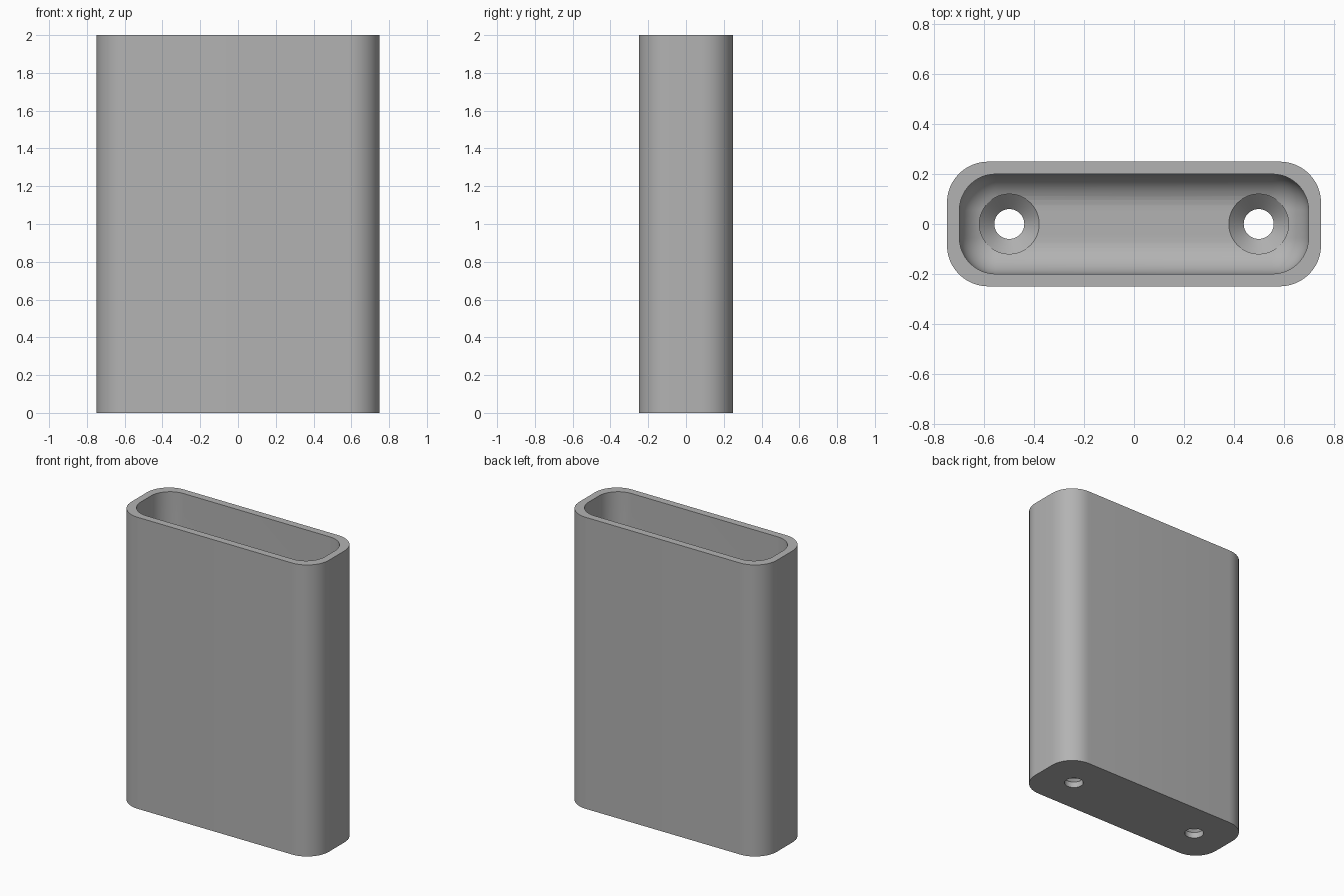
import bpy, bmesh, math

if "Cube" in bpy.data.objects:
    bpy.data.objects.remove(bpy.data.objects["Cube"])

WALL, FLOOR, FILLET, SEG = 0.05, 0.10, 0.14, 12


def rounded_ring(hx, hy, r, z):
    """Points of a rounded rectangle at height z."""
    pts = []
    for q, (sx, sy) in enumerate([(1, 1), (-1, 1), (-1, -1), (1, -1)]):
        for i in range(SEG + 1):
            a = math.pi / 2 * (q + i / SEG)
            pts.append((sx * (hx - r) + r * math.cos(a),
                        sy * (hy - r) + r * math.sin(a), z))
    return pts


def loft(name, rings):
    """Closed solid skinned through a stack of equal rings."""
    bm = bmesh.new()
    rows = [[bm.verts.new(p) for p in ring] for ring in rings]
    n = len(rows[0])
    for a, b in zip(rows, rows[1:]):
        for i in range(n):
            j = (i + 1) % n
            bm.faces.new((a[i], a[j], b[j], b[i]))
    bm.faces.new(rows[0][::-1])
    bm.faces.new(rows[-1])
    bmesh.ops.recalc_face_normals(bm, faces=bm.faces[:])
    mesh = bpy.data.meshes.new(name)
    bm.to_mesh(mesh)
    bm.free()
    ob = bpy.data.objects.new(name, mesh)
    bpy.context.collection.objects.link(ob)
    return ob


def circle(x, r, z, n=48):
    return [(x + r * math.cos(2 * math.pi * i / n),
             r * math.sin(2 * math.pi * i / n), z) for i in range(n)]


# Holder shell: outer wall, rim, inner wall, filleted floor
rings = [rounded_ring(0.75, 0.25, 0.165, 0), rounded_ring(0.75, 0.25, 0.165, 2),
         rounded_ring(0.75 - WALL, 0.25 - WALL, 0.145, 2)]
for i in range(SEG + 1):
    a = math.pi / 2 * i / SEG
    d = FILLET * (1 - math.cos(a))
    rings.append(rounded_ring(0.75 - WALL - d, 0.25 - WALL - d, 0.145 - d,
                              FLOOR + FILLET * (1 - math.sin(a))))
holder = loft("holder_body", rings)

# Countersunk screw holes through the floor
for side, x in (("left", -0.5), ("right", 0.5)):
    cutter = loft("screw_hole_cutter_" + side, [
        circle(x, 0.06, -0.1), circle(x, 0.06, 0.04),
        circle(x, 0.12, FLOOR), circle(x, 0.12, 0.3)])
    cutter.hide_render = True
    cutter.hide_set(True)
    mod = holder.modifiers.new("screw_hole_" + side, 'BOOLEAN')
    mod.operation = 'DIFFERENCE'
    mod.solver = 'EXACT'
    mod.object = cutter

# Apply the cuts and remove the helpers
bpy.context.view_layer.update()
cut = bpy.data.meshes.new_from_object(
    holder.evaluated_get(bpy.context.evaluated_depsgraph_get()))
holder.modifiers.clear()
holder.data = cut
for ob in list(bpy.data.objects):
    if ob is not holder and ob.name.startswith("screw_hole_cutter"):
        bpy.data.objects.remove(ob)

# Plain grey plastic
grey = bpy.data.materials.new("grey_plastic")
grey.diffuse_color = (0.45, 0.45, 0.45, 1)
grey.use_nodes = True
grey.node_tree.nodes["Principled BSDF"].inputs["Base Color"].default_value = grey.diffuse_color
cut.materials.clear()
cut.materials.append(grey)

bpy.context.view_layer.objects.active = holder
holder.select_set(True)
bpy.ops.object.shade_smooth_by_angle(angle=math.radians(30))
